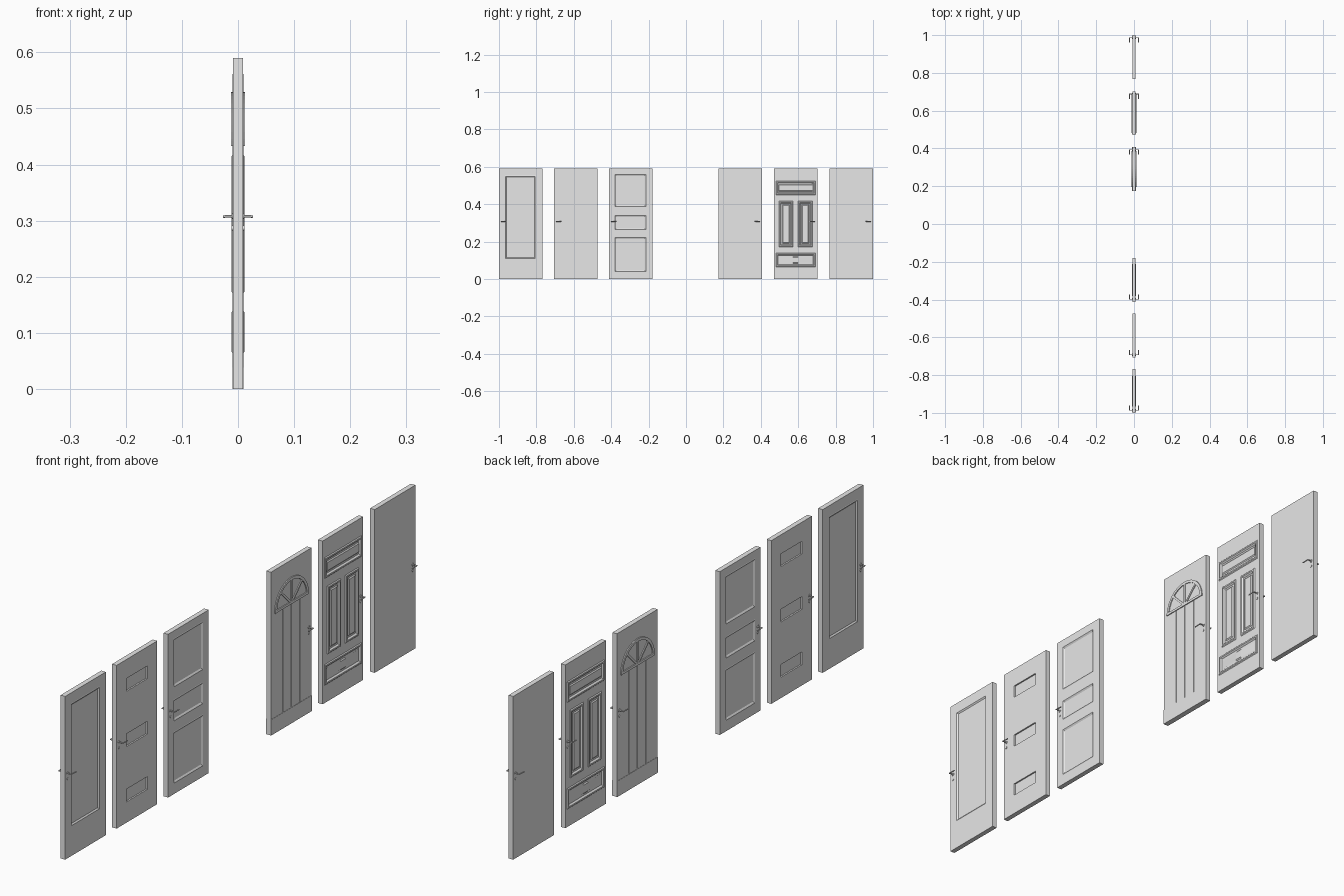
import bpy, bmesh, math
from mathutils import Vector, Matrix

if "Cube" in bpy.data.objects:
    bpy.data.objects.remove(bpy.data.objects["Cube"])

W, H, T = 0.232, 0.59, 0.009  # door width, height, half thickness

grey = bpy.data.materials.new("light grey")
grey.use_nodes = True
grey.diffuse_color = (0.8, 0.8, 0.8, 1)
for node in grey.node_tree.nodes:
    if node.type == 'BSDF_PRINCIPLED':
        node.inputs["Base Color"].default_value = (0.8, 0.8, 0.8, 1)


def finish(bm, name, smooth=False):
    bmesh.ops.recalc_face_normals(bm, faces=bm.faces[:])
    mesh = bpy.data.meshes.new(name)
    bm.to_mesh(mesh)
    bm.free()
    mesh.materials.append(grey)
    obj = bpy.data.objects.new(name, mesh)
    bpy.context.collection.objects.link(obj)
    if smooth:
        bpy.ops.object.select_all(action='DESELECT')
        obj.select_set(True)
        bpy.context.view_layer.objects.active = obj
        bpy.ops.object.shade_smooth_by_angle()
    return obj


def add_box(bm, size, centre, turn=0):
    m = Matrix.Translation(centre) @ Matrix.Rotation(turn, 4, 'X') @ Matrix.Diagonal((*size, 1))
    return bmesh.ops.create_cube(bm, size=1, matrix=m)


def add_rod(bm, a, b, r, sides=12):
    a, b = Vector(a), Vector(b)
    d = b - a
    m = Matrix.Translation((a + b) / 2) @ d.to_track_quat('Z', 'Y').to_matrix().to_4x4()
    bmesh.ops.create_cone(bm, cap_ends=True, segments=sides, radius1=r, radius2=r,
                          depth=d.length, matrix=m)


def door(name, cy, panels=(), steps=()):
    """Slab with rectangles (y0, y1, z0, z1 from the door centre) stepped in on both sides."""
    bm = bmesh.new()
    add_box(bm, (2 * T, W, H), (0, cy, H / 2))
    cuts = {(1, cy + v) for p in panels for v in p[:2]} | {(2, v) for p in panels for v in p[2:]}
    for axis, v in sorted(cuts):
        no = Vector((0, 0, 0))
        no[axis] = 1
        bmesh.ops.bisect_plane(bm, geom=bm.verts[:] + bm.edges[:] + bm.faces[:],
                               plane_co=no * v, plane_no=no, dist=1e-6)
    bm.normal_update()
    for y0, y1, z0, z1 in panels:
        for side in (-1, 1):
            region = []
            for f in bm.faces:
                c = f.calc_center_median()
                if (f.normal.x * side > 0.9 and abs(abs(c.x) - T) < 1e-5
                        and y0 < c.y - cy < y1 and z0 < c.z < z1):
                    region.append(f)
            for width, depth in steps:
                bmesh.ops.inset_region(bm, faces=region, thickness=width, depth=depth,
                                       use_even_offset=True, use_boundary=True)
                bm.normal_update()
    return finish(bm, name)


def handle(name, cy, edge):
    """Lever, rosette and keyhole plate on both faces; edge is the side of the latch."""
    y = cy + edge * (W / 2 - 0.014)
    bm = bmesh.new()
    add_rod(bm, (-0.025, y, 0.308), (0.025, y, 0.308), 0.0022)
    add_rod(bm, (-0.011, y, 0.308), (0.011, y, 0.308), 0.0055, 16)
    add_rod(bm, (-0.0112, y, 0.287), (0.0112, y, 0.287), 0.0045, 16)
    for s in (-1, 1):
        add_rod(bm, (s * 0.0245, y + edge * 0.002, 0.308),
                (s * 0.0245, y - edge * 0.026, 0.307), 0.0022)
    finish(bm, name, True)


# Door positions along the row
Y1, Y2, Y3, Y4, Y5, Y6 = -0.884, -0.590, -0.296, 0.291, 0.586, 0.884

# One tall sunken panel
door("tall_panel_door", Y1, [(-0.083, 0.081, 0.107, 0.552)],
     [(0.003, 0.001), (0.005, -0.004)])

# Three small slots
door("three_slot_door", Y2, [(-0.059, 0.059, z, z + 0.046) for z in (0.075, 0.275, 0.475)],
     [(0.0003, -0.005)])

# Three stacked panels
door("three_panel_door", Y3,
     [(-0.086, 0.084, a, b) for a, b in ((0.037, 0.225), (0.262, 0.342), (0.385, 0.562))],
     [(0.003, 0.001), (0.006, -0.004)])

# Boarded door with fanlight
door("boarded_door", Y4, [(v - 0.0015, v + 0.0015, 0.059, 0.433) for v in (-0.048, 0, 0.048)],
     [(0.0002, -0.002)])
bm = bmesh.new()
add_box(bm, (2 * T + 0.002, W, 0.057), (0, Y4, 0.0285))
finish(bm, "kick_plate")

bm = bmesh.new()
R, BASE, DEPTH = 0.096, 0.433, 0.0125
profile = []
for r, order in ((R, range(25)), (R - 0.01, range(24, -1, -1))):
    for i in order:
        a = math.pi * i / 24
        profile.append(bm.verts.new((-DEPTH, Y4 + r * math.cos(a), BASE + r * math.sin(a))))
arch = bm.faces.new(profile)
ext = bmesh.ops.extrude_face_region(bm, geom=[arch])
bmesh.ops.translate(bm, vec=(2 * DEPTH, 0, 0),
                    verts=[v for v in ext["geom"] if isinstance(v, bmesh.types.BMVert)])
finish(bm, "fanlight_arch")

bm = bmesh.new()
add_box(bm, (2 * DEPTH, 2 * R, 0.009), (0, Y4, BASE + 0.0045))
for deg in (45, 90, 135):
    a = math.radians(deg)
    add_box(bm, (2 * DEPTH - 0.001, 0.084, 0.007),
            (0, Y4 + 0.047 * math.cos(a), BASE + 0.004 + 0.044 * math.sin(a)), a)
finish(bm, "fanlight_bars")

# Four moulded panels
door("four_panel_door", Y5,
     [(-0.106, 0.106, 0.064, 0.139), (-0.106, 0.106, 0.45, 0.525),
      (-0.09, -0.013, 0.171, 0.417), (0.013, 0.09, 0.171, 0.417)],
     [(0.003, 0.003), (0.005, 0), (0.005, -0.005), (0.006, 0), (0.004, 0.003)])

# Plain door
door("plain_door", Y6)

for i, y in enumerate((Y1, Y2, Y3, Y4, Y5, Y6)):
    handle("door_handle_%d" % (i + 1), y, -1 if y < 0 else 1)
